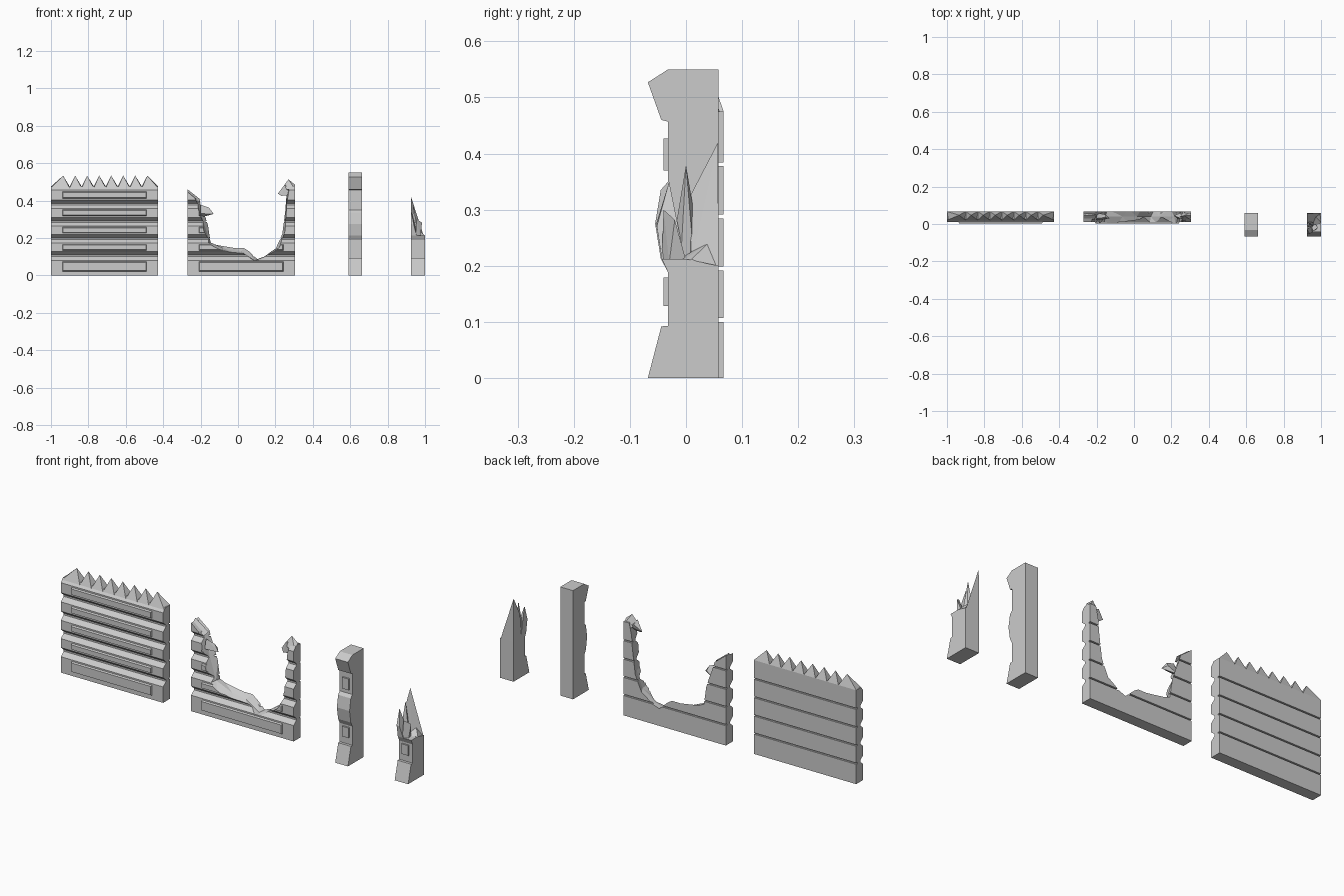
import bpy, bmesh, random
from mathutils import Vector

if "Cube" in bpy.data.objects:
    bpy.data.objects.remove(bpy.data.objects["Cube"])
random.seed(4)


def finish(name, bm):
    bmesh.ops.recalc_face_normals(bm, faces=bm.faces)
    me = bpy.data.meshes.new(name)
    bm.to_mesh(me)
    bm.free()
    ob = bpy.data.objects.new(name, me)
    bpy.context.collection.objects.link(ob)
    return ob


def loft(bm, rings):
    rows = [[bm.verts.new(p) for p in r] for r in rings]
    n = len(rows[0])
    for a, b in zip(rows, rows[1:]):
        for i in range(n):
            j = (i + 1) % n
            bm.faces.new((a[i], a[j], b[j], b[i]))
    bm.faces.new(rows[0][::-1])
    bm.faces.new(rows[-1])


def extrude_x(name, profile, x0, x1):
    bm = bmesh.new()
    loft(bm, [[(x, y, z) for y, z in profile] for x in (x0, x1)])
    return finish(name, bm)


def panels(name, x0, x1, z_ranges, y_back, y_front, taper):
    bm = bmesh.new()
    for z0, z1 in z_ranges:
        loft(bm, [[(x0 + t, y, z0 + t), (x1 - t, y, z0 + t),
                   (x1 - t, y, z1 - t), (x0 + t, y, z1 - t)]
                  for y, t in ((y_back, 0), (y_front, taper))])
    return finish(name, bm)


def shards(name, groups):
    bm = bmesh.new()
    for pts in groups:
        part = [bm.verts.new(p) for p in pts]
        res = bmesh.ops.convex_hull(bm, input=part)
        junk = [g for g in res["geom_interior"] if isinstance(g, bmesh.types.BMVert)]
        bmesh.ops.delete(bm, geom=junk, context='VERTS')
    return finish(name, bm)


# Plank wall section: chamfered joints in front, narrow grooves behind
SEAMS = (0.1035, 0.195, 0.2875, 0.381)
FRONT, BACK = 0.011, 0.067


def wall(name, x0, x1):
    prof = [(FRONT, 0)]
    for s in SEAMS:
        prof += [(FRONT, s - .023), (.034, s - .004), (.034, s + .004), (FRONT, s + .023)]
    prof += [(FRONT, .455), (.028, .475), (BACK, .475)]
    for s in reversed(SEAMS):
        prof += [(BACK, s + .0035), (.058, s + .0035), (.058, s - .0035), (BACK, s - .0035)]
    prof.append((BACK, 0))
    body = extrude_x(name, prof, x0, x1)
    lo = [.02] + [s + .029 for s in SEAMS]
    hi = [s - .029 for s in SEAMS] + [.449]
    trim = panels(name + "_panels", x0 + .06, x1 - .06, list(zip(lo, hi)), .014, .002, .005)
    return body, trim


wall("whole_wall", -1.0, -.427)

# Row of pointed spikes on the whole wall
bm = bmesh.new()
edges = [-1.0] + [-.9 + .0643 * i for i in range(7)] + [-.427]
for i, (a, b) in enumerate(zip(edges, edges[1:])):
    tip = bm.verts.new((-.935 + .0643 * i, .047, .533))
    base = [bm.verts.new(p) for p in ((a, .02, .467), (b, .02, .467), (b, BACK, .475), (a, BACK, .475))]
    bm.faces.new(base[::-1])
    for k in range(4):
        bm.faces.new((base[k], base[(k + 1) % 4], tip))
finish("wall_spikes", bm)

# Broken wall: same section with a ragged hole lofted through it
front = [(-.32, .50), (-.24, .42), (-.205, .31), (-.17, .17), (-.1, .13), (-.01, .105), (.08, .08),
         (.14, .08), (.225, .15), (.255, .25), (.272, .42), (.285, .5), (.4, .7), (-.4, .7)]
back = [(-.32, .50), (-.2, .405), (-.165, .31), (-.145, .175), (-.03, .155), (.04, .155), (.11, .09),
        (.14, .10), (.195, .14), (.232, .22), (.256, .41), (.275, .5), (.4, .7), (-.4, .7)]
mid = [((a[0] + b[0]) / 2 + random.uniform(-.008, .008), (a[1] + b[1]) / 2 + random.uniform(-.008, .008))
       for a, b in zip(front, back)]
bm = bmesh.new()
loft(bm, [[(x, y, z) for x, z in r] for r, y in ((front, -.02), (mid, .04), (back, .08))])
bmesh.ops.triangulate(bm, faces=bm.faces)
cutter = finish("hole_cutter", bm)
cutter.hide_render = True
cutter.hide_viewport = True
for ob in wall("broken_wall", -.27, .304):
    m = ob.modifiers.new("hole", 'BOOLEAN')
    m.operation, m.solver, m.object = 'DIFFERENCE', 'EXACT', cutter

# Splinters left around the hole
shards("wall_splinters", [
    [(.304, .02, .46), (.304, .066, .46), (.304, .045, .485), (.262, .02, .46),
     (.262, .066, .45), (.27, .045, .513), (.245, .04, .48)],
    [(.28, .03, .43), (.28, .06, .46), (.25, .03, .485), (.25, .06, .47),
     (.213, .045, .437), (.232, .03, .425)],
    [(-.2, .02, .33), (-.2, .06, .31), (-.2, .03, .378), (-.155, .035, .362),
     (-.15, .05, .34), (-.13, .03, .328)],
    [(-.27, .02, .44), (-.27, .064, .44), (-.27, .045, .46), (-.2, .05, .405), (-.21, .025, .39)],
])

# Whole post with a flared foot, middle band and cap
foot = [(.058, 0), (-.068, 0), (-.044, .092), (-.032, .093), (-.032, .188)]
post = foot + [(-.045, .213), (-.055, .275), (-.045, .335), (-.032, .35),
               (-.032, .457), (-.044, .46), (-.068, .527), (-.032, .55), (.058, .55)]
extrude_x("whole_post", post, .592, .663)
panels("whole_post_panels", .609, .646, [(.128, .179), (.37, .427)], -.03, -.04, 0)

# Broken post stump and its splintered top
X0, X1 = .925, 1.0
extrude_x("broken_post", foot + [(-.043, .212), (.0, .212), (.058, .2)], X0, X1)
panels("broken_post_panel", .944, .981, [(.128, .179)], -.03, -.04, 0)
shards("post_splinters", [
    [(X0, .058, .19), (X1, .058, .19), (X0, .0, .2), (.965, .01, .21), (X0, .057, .42), (X0, .005, .32)],
    [(X0, .03, .2), (X0, -.03, .2), (.965, -.01, .2), (.955, .015, .2), (.938, .0, .38)],
    [(X0, .0, .2), (X0, -.043, .212), (.955, -.043, .212), (.965, -.0, .2),
     (X0, -.03, .35), (.94, -.052, .27), (X0, -.053, .275)],
    [(.95, -.043, .212), (.975, -.03, .205), (.95, 0, .2), (.97, 0, .21), (.984, -.02, .282), (.955, -.04, .3)],
    [(X1, .058, .19), (X1, -.03, .19), (.96, -.03, .2), (.96, .05, .25), (X1, .01, .212)],
])
